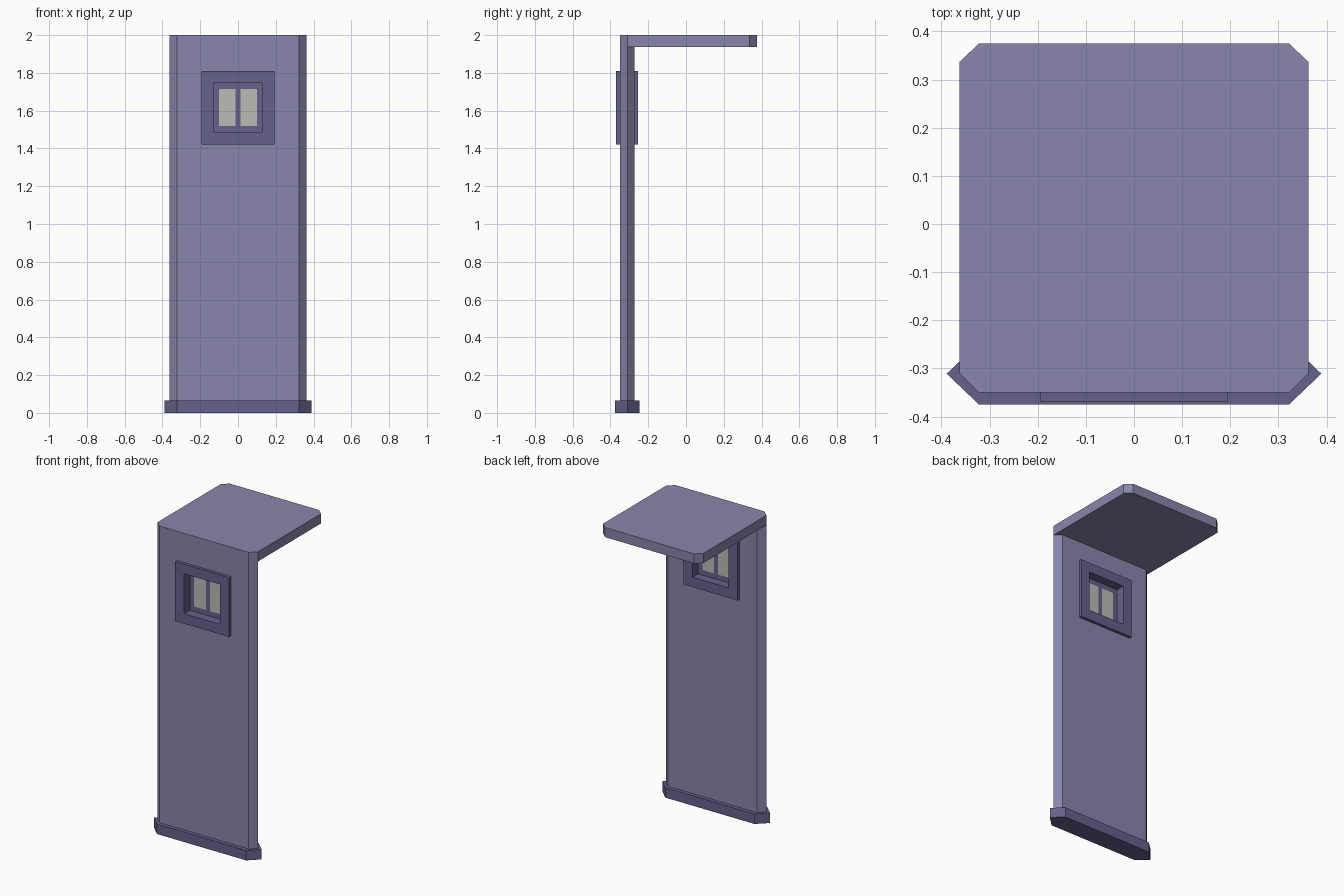
import bpy, bmesh

if "Cube" in bpy.data.objects:
    bpy.data.objects.remove(bpy.data.objects["Cube"])

def material(name, rgb):
    m = bpy.data.materials.new(name)
    m.diffuse_color = (*rgb, 1)
    m.use_nodes = True
    m.node_tree.nodes["Principled BSDF"].inputs["Base Color"].default_value = m.diffuse_color
    return m

wall_mat = material("wall_lilac", (0.25, 0.24, 0.41))
trim_mat = material("trim_purple", (0.13, 0.12, 0.26))
glass_mat = material("glass_grey", (0.50, 0.50, 0.47))

def add_object(name, bm, *mats):
    bmesh.ops.recalc_face_normals(bm, faces=bm.faces[:])
    me = bpy.data.meshes.new(name)
    bm.to_mesh(me)
    bm.free()
    ob = bpy.data.objects.new(name, me)
    bpy.context.collection.objects.link(ob)
    for m in mats:
        me.materials.append(m)
    return ob

def prism(name, half, z0, z1, mat):
    """Extrude a plan outline, mirrored in x from its right half (front to back)."""
    outline = half + [(-x, y) for x, y in reversed(half)]
    bm = bmesh.new()
    face = bm.faces.new([bm.verts.new((x, y, z0)) for x, y in outline])
    ext = bmesh.ops.extrude_face_region(bm, geom=[face], use_keep_orig=True)
    tops = [g for g in ext["geom"] if isinstance(g, bmesh.types.BMVert)]
    bmesh.ops.translate(bm, verts=tops, vec=(0, 0, z1 - z0))
    return add_object(name, bm, mat)

def cut(ob, half_x, z0, z1):
    """Cut a rectangular opening right through in y."""
    cutter = prism("cutter", [(half_x, -0.6), (half_x, 0.0)], z0, z1, None)
    cutter.hide_render = True
    mod = ob.modifiers.new("opening", 'BOOLEAN')
    mod.operation, mod.solver, mod.object = 'DIFFERENCE', 'EXACT', cutter
    bpy.context.view_layer.objects.active = ob
    bpy.ops.object.modifier_apply(modifier=mod.name)
    bpy.data.objects.remove(cutter)

# Plinth, wall panel with pointed ends, and roof slab with clipped corners
prism("plinth", [(0.322, -0.375), (0.389, -0.311), (0.322, -0.247)], 0, 0.065, trim_mat)
wall = prism("wall", [(0.322, -0.35), (0.362, -0.311), (0.322, -0.272)], 0.065, 1.937, wall_mat)
prism("roof", [(0.322, -0.35), (0.362, -0.311), (0.362, 0.337), (0.322, 0.375)], 1.937, 2.0, wall_mat)

# Window surround standing proud on both faces of the wall
cut(wall, 0.16, 1.45, 1.78)
frame = prism("window_frame", [(0.194, -0.37), (0.194, -0.253)], 1.422, 1.81, trim_mat)
cut(frame, 0.13, 1.487, 1.747)

# Flat sash with two panes set in the middle of the opening
xs = [-0.13, -0.1, -0.014, 0.014, 0.1, 0.13]
zs = [1.487, 1.52, 1.714, 1.747]
bm = bmesh.new()
grid = [[bm.verts.new((x, -0.311, z)) for x in xs] for z in zs]
for r in range(3):
    for c in range(5):
        f = bm.faces.new((grid[r][c], grid[r][c + 1], grid[r + 1][c + 1], grid[r + 1][c]))
        f.material_index = 1 if r == 1 and c in (1, 3) else 0
add_object("window_sash", bm, trim_mat, glass_mat)
